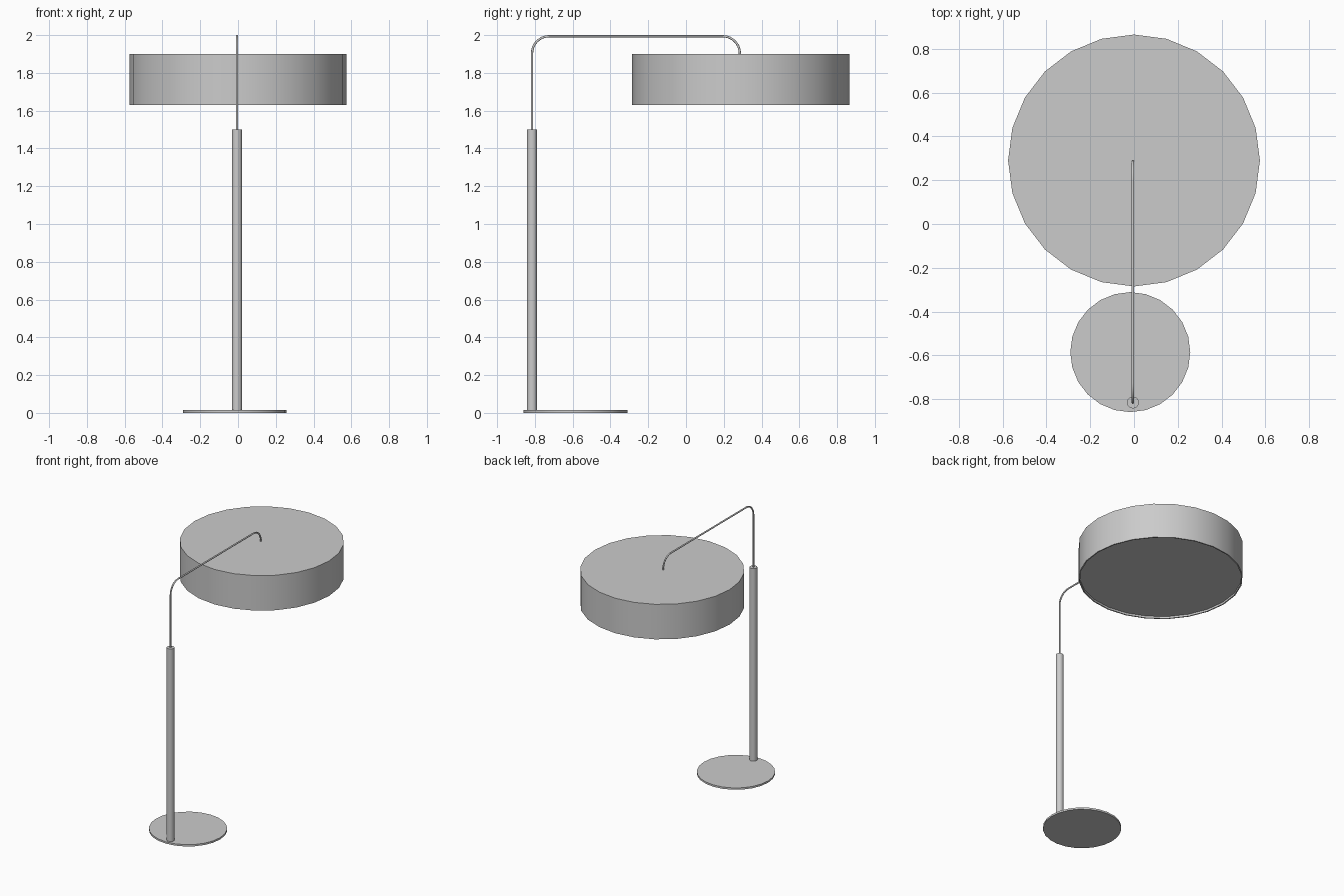
import bpy, bmesh, math
from mathutils import Vector

cube = bpy.data.objects.get("Cube")
if cube:
    bpy.data.objects.remove(cube)

GREY = (0.6, 0.6, 0.6, 1)
metal = bpy.data.materials.new("grey_metal")
metal.use_nodes = True
metal.diffuse_color = GREY
metal.node_tree.nodes["Principled BSDF"].inputs["Base Color"].default_value = GREY


def finish(name, bm):
    bmesh.ops.recalc_face_normals(bm, faces=bm.faces)
    mesh = bpy.data.meshes.new(name)
    bm.to_mesh(mesh)
    bm.free()
    obj = bpy.data.objects.new(name, mesh)
    bpy.context.collection.objects.link(obj)
    mesh.materials.append(metal)
    bpy.ops.object.select_all(action='DESELECT')
    obj.select_set(True)
    bpy.context.view_layer.objects.active = obj
    bpy.ops.object.shade_smooth_by_angle(angle=math.radians(40))
    return obj


def skin(name, rings):
    """Join rings of points into a capped tube."""
    bm = bmesh.new()
    loops = [[bm.verts.new(p) for p in ring] for ring in rings]
    for a, b in zip(loops, loops[1:]):
        for i in range(len(a)):
            j = (i + 1) % len(a)
            bm.faces.new((a[i], a[j], b[j], b[i]))
    bm.faces.new(loops[0])
    bm.faces.new(loops[-1])
    return finish(name, bm)


def turned(name, x, y, profile, sides=24):
    """Turn a (radius, height) profile around a vertical axis."""
    angles = [math.tau * i / sides for i in range(sides)]
    return skin(name, [[(x + r * math.cos(a), y + r * math.sin(a), z) for a in angles]
                       for r, z in profile])


def arm(name, x, path, radius, sides=12):
    """Sweep a circle along a path in the y-z plane."""
    rings = []
    for i, (y, z) in enumerate(path):
        y0, z0 = path[max(i - 1, 0)]
        y1, z1 = path[min(i + 1, len(path) - 1)]
        tangent = Vector((0, y1 - y0, z1 - z0)).normalized()
        side = Vector((1, 0, 0))
        up = tangent.cross(side)
        centre = Vector((x, y, z))
        rings.append([centre + radius * (side * math.cos(a) + up * math.sin(a))
                      for a in (math.tau * k / sides for k in range(sides))])
    return skin(name, rings)


POST_X, POST_Y = -0.005, -0.815
SHADE_Y = 0.29
TOP, BEND = 1.994, 0.09

# Foot and post
turned("base", -0.017, -0.585, [(0.274, 0), (0.274, 0.014)])
turned("post", POST_X, POST_Y, [(0.027, 0.01), (0.027, 1.5)])

# Thin arm with two rounded bends
steps = [math.pi / 2 * i / 8 for i in range(9)]
first = [(POST_Y + BEND - BEND * math.cos(a), TOP - BEND + BEND * math.sin(a)) for a in steps]
second = [(SHADE_Y - 0.005 - BEND + BEND * math.sin(a), TOP - BEND + BEND * math.cos(a))
          for a in steps]
arm("arm", POST_X, [(POST_Y, 1.49)] + first + second + [(SHADE_Y - 0.005, 1.89)], 0.006)

# Drum shade with a recessed underside
turned("shade", 0, SHADE_Y, [(0.575, 1.9), (0.575, 1.63), (0.566, 1.63), (0.566, 1.645)])
